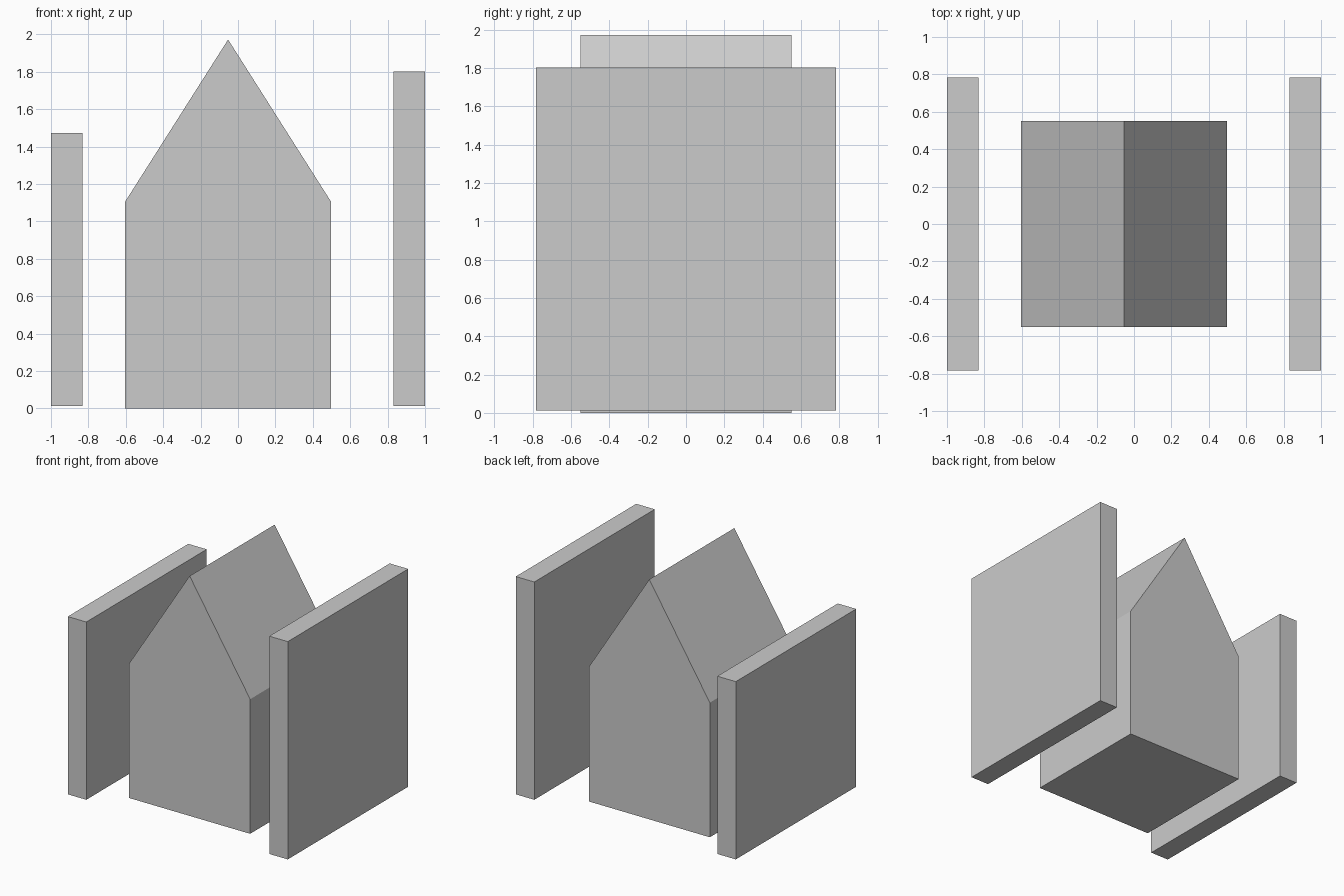
import bpy

if "Cube" in bpy.data.objects:
    bpy.data.objects.remove(bpy.data.objects["Cube"])


def prism(name, profile, half_depth):
    """Extrude a front-view (x, z) outline, listed counter-clockwise, along y."""
    n = len(profile)
    verts = [(x, y, z) for y in (-half_depth, half_depth) for x, z in profile]
    faces = [tuple(range(n)), tuple(reversed(range(n, 2 * n)))]
    faces += [(i, i + n, (i + 1) % n + n, (i + 1) % n) for i in range(n)]
    mesh = bpy.data.meshes.new(name)
    mesh.from_pydata(verts, [], faces)
    mesh.update()
    obj = bpy.data.objects.new(name, mesh)
    bpy.context.collection.objects.link(obj)
    return obj


def wall(name, x0, x1, top):
    return prism(name, [(x0, 0.012), (x1, 0.012), (x1, top), (x0, top)], 0.782)


# Gabled house, slightly left of centre
left, right, eave, ridge = -0.603, 0.497, 1.106, 1.972
prism("house", [(left, 0), (right, 0), (right, eave),
                ((left + right) / 2, ridge), (left, eave)], 0.552)

# Free-standing side walls of different heights
wall("left_wall", -1.0, -0.832, 1.473)
wall("right_wall", 0.832, 1.0, 1.802)
